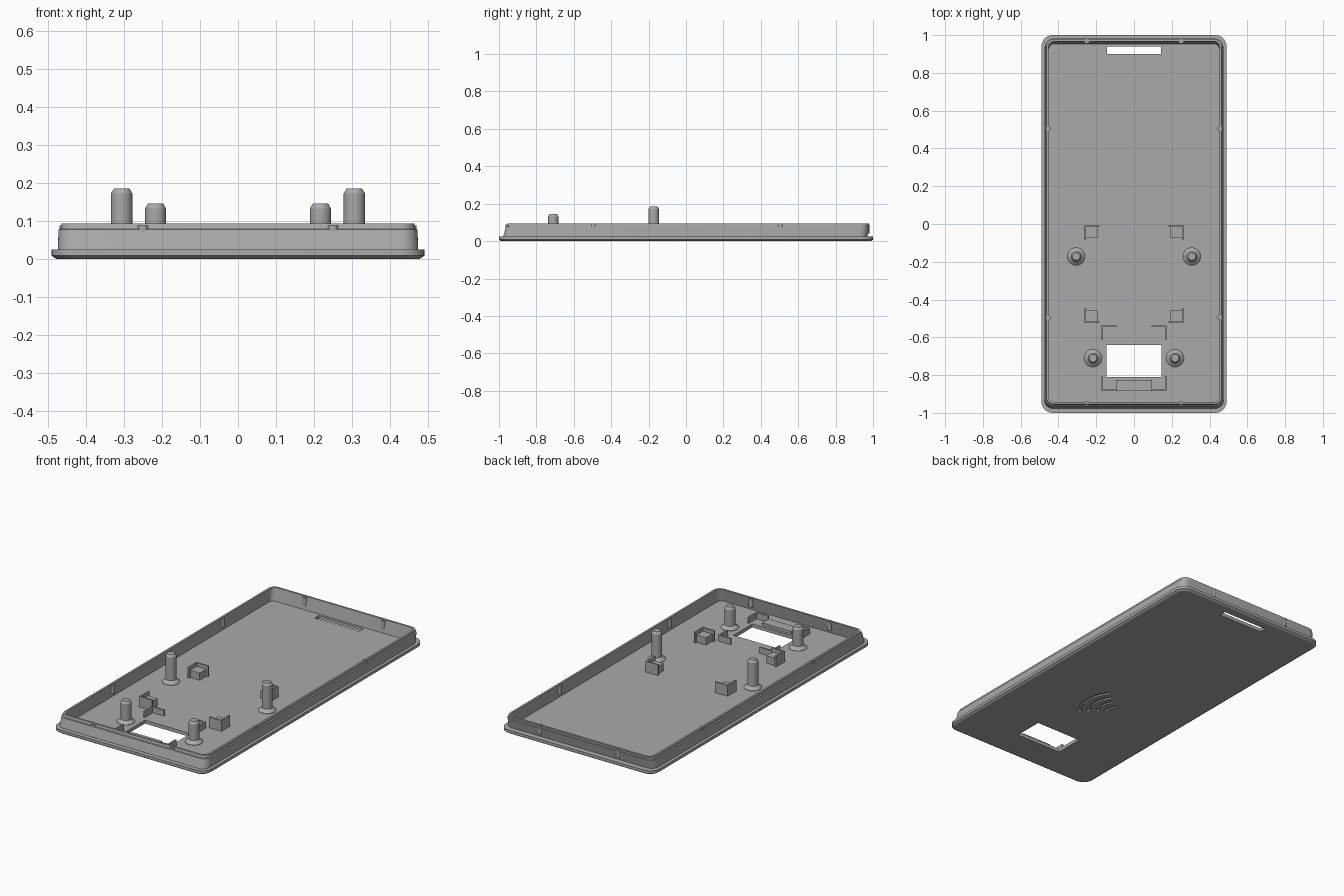
import bpy, bmesh, math
from mathutils import Vector

cube = bpy.data.objects.get("Cube")
if cube:
    bpy.data.objects.remove(cube, do_unlink=True)

grey = bpy.data.materials.new("grey plastic")
grey.use_nodes = True
grey.diffuse_color = (0.4, 0.4, 0.4, 1)
grey.node_tree.nodes["Principled BSDF"].inputs["Base Color"].default_value = (0.4, 0.4, 0.4, 1)


def loft(name, loops):
    """Skin a stack of equal loops and cap both ends."""
    bm = bmesh.new()
    rings = [[bm.verts.new(p) for p in loop] for loop in loops]
    n = len(rings[0])
    for a, b in zip(rings, rings[1:]):
        for i in range(n):
            j = (i + 1) % n
            bm.faces.new((a[i], a[j], b[j], b[i]))
    bm.faces.new(rings[0][::-1])
    bm.faces.new(rings[-1])
    bmesh.ops.recalc_face_normals(bm, faces=bm.faces)
    mesh = bpy.data.meshes.new(name)
    bm.to_mesh(mesh)
    bm.free()
    mesh.materials.append(grey)
    ob = bpy.data.objects.new(name, mesh)
    bpy.context.collection.objects.link(ob)
    return ob


def prism(name, outline, z0, z1):
    return loft(name, [[(x, y, z) for x, y in outline] for z in (z0, z1)])


def box(name, x0, x1, y0, y1, z0, z1):
    return prism(name, [(x0, y0), (x1, y0), (x1, y1), (x0, y1)], z0, z1)


def rounded(hx, y0, y1, r, z, steps=8):
    loop = []
    for k, (cx, cy) in enumerate([(hx - r, y1 - r), (r - hx, y1 - r),
                                  (r - hx, y0 + r), (hx - r, y0 + r)]):
        for i in range(steps + 1):
            a = math.pi / 2 * (k + i / steps)
            loop.append((cx + r * math.cos(a), cy + r * math.sin(a), z))
    return loop


def turned(name, x, y, profile, n=32):
    return loft(name, [[(x + r * math.cos(2 * math.pi * i / n),
                         y + r * math.sin(2 * math.pi * i / n), z)
                        for i in range(n)] for r, z in profile])


def smooth(ob):
    bpy.ops.object.select_all(action='DESELECT')
    bpy.context.view_layer.objects.active = ob
    ob.select_set(True)
    bpy.ops.object.shade_smooth_by_angle(angle=math.radians(25))


def cut(target, cutter):
    mod = target.modifiers.new("cut", 'BOOLEAN')
    mod.operation = 'DIFFERENCE'
    mod.solver = 'EXACT'
    mod.object = cutter
    bpy.context.view_layer.objects.active = target
    bpy.ops.object.modifier_apply(modifier=mod.name)
    bpy.data.objects.remove(cutter, do_unlink=True)


FLOOR = 0.02
SINK = FLOOR - 0.004

# Tray: chamfered plate, ledge, stepped leaning rim, inner wall and floor
tray = loft("tray", [rounded(*s) for s in (
    (0.478, -0.988, 0.988, 0.05, 0),
    (0.49, -1, 1, 0.06, 0.008),
    (0.49, -1, 1, 0.06, 0.024),
    (0.474, -0.977, 0.97, 0.045, 0.025),
    (0.472, -0.963, 0.982, 0.045, 0.077),
    (0.465, -0.957, 0.977, 0.04, 0.079),
    (0.464, -0.954, 0.979, 0.04, 0.093),
    (0.452, -0.942, 0.967, 0.03, 0.093),
    (0.452, -0.956, 0.954, 0.03, FLOOR))])

# Openings through the floor
cut(tray, box("window_cutter", -0.145, 0.145, -0.81, -0.64, -0.1, 0.05))
cut(tray, box("slot_cutter", -0.142, 0.142, 0.9, 0.94, -0.1, 0.05))

# Engraved arcs on the underside
for radius in (0.05, 0.1, 0.15, 0.2):
    angles = [math.radians(-40 + 8 * i) for i in range(11)]
    rim = [(r * math.cos(a) - 0.1, r * math.sin(a) - 0.27)
           for r, seq in ((radius + 0.009, angles), (radius - 0.009, angles[::-1]))
           for a in seq]
    cut(tray, prism("arc_cutter", rim, -0.05, 0.008))
smooth(tray)

# Standing posts with flared feet and chamfered tips
for side, label in ((1, "left"), (-1, "right")):
    for kind, x, y, top in (("tall", 0.306, -0.172, 0.185), ("short", 0.217, -0.71, 0.145)):
        smooth(turned(f"{kind}_post_{label}", side * x, y, [
            (0.047, SINK), (0.047, FLOOR + 0.002), (0.028, FLOOR + 0.018),
            (0.028, top - 0.013), (0.02, top)]))


def corner(name, x, y, sx, sy, height, arm=0.08, t=0.009):
    """L-shaped wall with its outer corner at x, y; arms run towards sx, sy."""
    outline = [(0, 0), (arm, 0), (arm, t), (t, t), (t, arm), (0, arm)]
    prism(name, [(x + sx * u, y + sy * v) for u, v in outline], SINK, height)


for side, label in ((1, "left"), (-1, "right")):
    # Board holders: corner wall with a lower support block inside
    for end, y, sy in (("rear", -0.005, -1), ("front", -0.525, 1)):
        corner(f"board_corner_{end}_{label}", side * 0.262, y, -side, sy, 0.082)
        xs = sorted((side * 0.254, side * 0.193))
        ys = sorted((y + sy * 0.008, y + sy * 0.068))
        box(f"board_support_{end}_{label}", *xs, *ys, SINK, 0.062)
    # Corner walls around the window
    corner(f"window_corner_rear_{label}", side * 0.172, -0.535, -side, -1, 0.055)
    corner(f"window_corner_front_{label}", side * 0.172, -0.885, -side, 1, 0.055)
    # Snap ribs on the inside of the rim
    for end, s in (("rear", 1), ("front", -1)):
        rib = [(0.014, 0.04), (0.014, 0.088)]
        smooth(turned(f"side_rib_{end}_{label}", side * 0.455, s * 0.5 + 0.005, rib, 16))
        y = 0.968 if s > 0 else -0.951
        smooth(turned(f"end_rib_{end}_{label}", side * 0.25, y, rib, 16))

# Low bar in front of the window
box("window_bar", -0.094, 0.094, -0.885, -0.825, SINK, 0.035)
